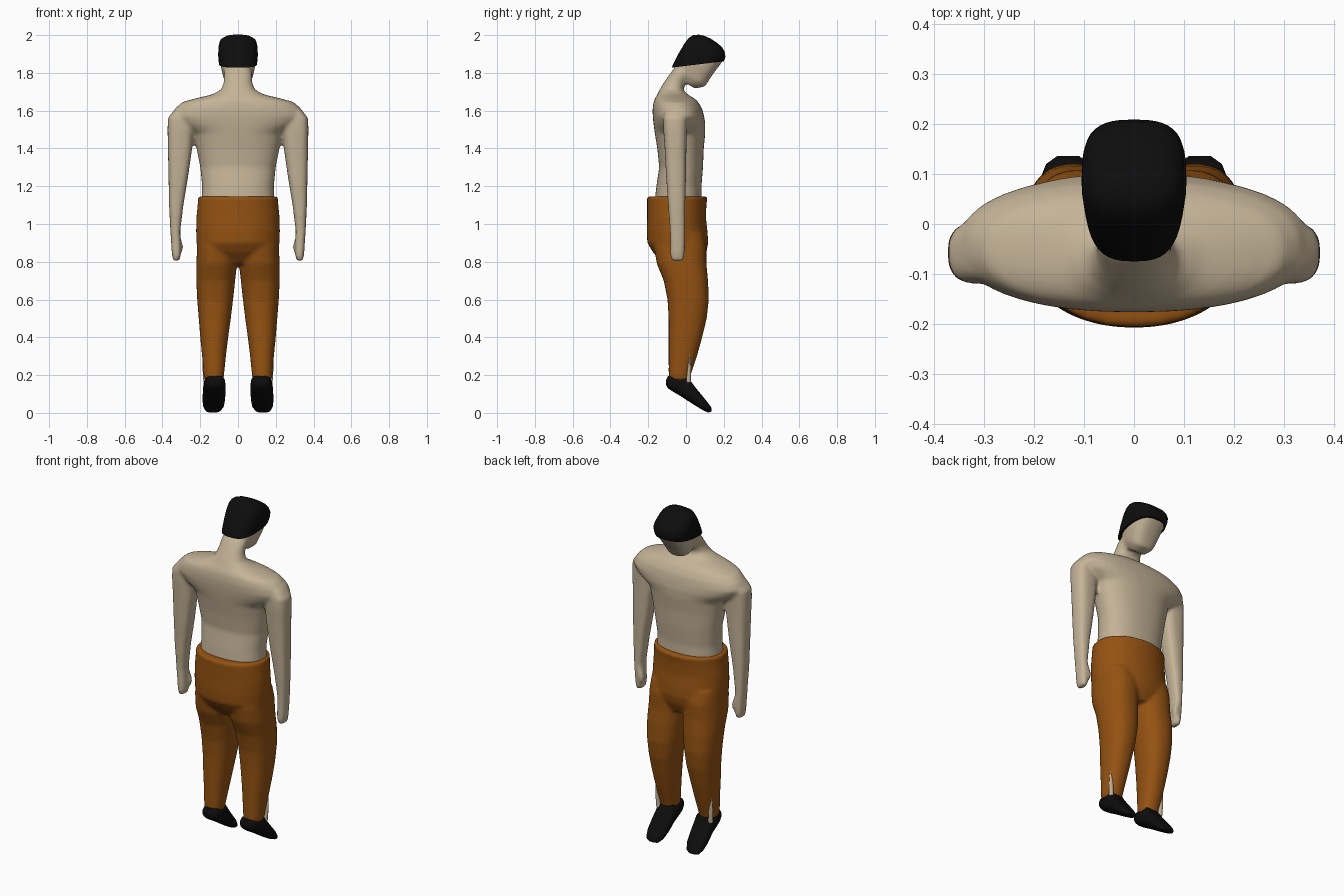
import bpy, bmesh, math
from mathutils import Matrix, Vector


def material(name, rgb):
    m = bpy.data.materials.new(name)
    m.diffuse_color = (*rgb, 1)
    return m


SKIN = material("skin", (0.55, 0.45, 0.31))
CLOTH = material("brown_cloth", (0.30, 0.085, 0.006))
BLACK = material("black", (0.004, 0.004, 0.004))


def loft(bm, rings, mat=Matrix(), power=2.3, side=1, segs=40):
    """Rings are (height, centre x, half width, y min, y max)."""
    loops = []
    for h, cx, rx, y0, y1 in rings:
        loop = []
        for i in range(segs):
            a = 2 * math.pi * i / segs
            c, s = math.cos(a), math.sin(a)
            px = math.copysign(abs(c) ** (2 / power), c) * rx
            py = math.copysign(abs(s) ** (2 / power), s) * (y1 - y0) / 2
            loop.append(bm.verts.new(mat @ Vector((side * (cx + px), (y0 + y1) / 2 + py, h))))
        loops.append(loop)
    faces = [bm.faces.new(loops[0]), bm.faces.new(loops[-1])]
    for a, b in zip(loops, loops[1:]):
        for i in range(segs):
            j = (i + 1) % segs
            faces.append(bm.faces.new((a[i], a[j], b[j], b[i])))
    bmesh.ops.recalc_face_normals(bm, faces=faces)


def finish(name, bm, mat, voxel=0, iterations=8):
    me = bpy.data.meshes.new(name)
    bm.to_mesh(me)
    bm.free()
    me.materials.append(mat)
    ob = bpy.data.objects.new(name, me)
    bpy.context.collection.objects.link(ob)
    if voxel:
        r = ob.modifiers.new("fuse", 'REMESH')
        r.mode = 'VOXEL'
        r.voxel_size = voxel
        r.use_smooth_shade = True
        s = ob.modifiers.new("soften", 'SMOOTH')
        s.factor = 0.5
        s.iterations = iterations
    else:
        bpy.context.view_layer.objects.active = ob
        ob.select_set(True)
        bpy.ops.object.shade_smooth_by_angle(angle=math.radians(45))
        ob.select_set(False)
    return ob


# bowed head frame
HEAD = Matrix.Translation((0, 0.007, 1.755)) @ Matrix.Rotation(math.radians(-33.4), 4, 'X')

# body: torso, shoulders, neck, head and arms fused together
bm = bmesh.new()
loft(bm, [
    (1.08, 0, .195, -.17, .085), (1.20, 0, .190, -.157, .082), (1.30, 0, .200, -.142, .09),
    (1.40, 0, .220, -.152, .094), (1.48, 0, .238, -.165, .102), (1.53, 0, .320, -.172, .102),
    (1.57, 0, .355, -.176, .096), (1.61, 0, .335, -.177, .086), (1.645, 0, .297, -.172, .065),
    (1.665, 0, .225, -.165, .045), (1.685, 0, .14, -.152, .01), (1.71, 0, .09, -.14, -.015),
    (1.75, 0, .075, -.117, .0), (1.80, 0, .075, -.082, .03), (1.84, 0, .06, -.05, .05)])
loft(bm, [
    (-.01, 0, .05, -.07, .055), (.03, 0, .075, -.085, .093), (.10, 0, .091, -.108, .092),
    (.19, 0, .096, -.112, .097), (.225, 0, .088, -.1, .088), (.245, 0, .05, -.06, .05)],
    HEAD, 2.8)
for side in (1, -1):
    loft(bm, [
        (.805, .327, .016, -.078, -.012), (.84, .326, .024, -.083, -.008),
        (.90, .328, .026, -.083, -.006), (.96, .332, .026, -.085, -.006),
        (1.10, .327, .038, -.095, -.004), (1.25, .316, .052, -.105, 0),
        (1.40, .307, .064, -.113, .002), (1.50, .305, .068, -.12, .004),
        (1.56, .308, .063, -.12, .004), (1.60, .30, .04, -.11, -.005)], power=2.8, side=side)
    # thumb
    loft(bm, [(.855, .302, .010, -.030, -.006), (.88, .303, .014, -.034, -.002),
              (.93, .318, .014, -.04, -.005)], side=side)
finish("body", bm, SKIN, 0.01, 8)

# hair: cap cut along a slanted hairline
bm = bmesh.new()
loft(bm, [
    (-.02, 0, .085, -.10, .09), (.03, 0, .092, -.112, .097), (.10, 0, .100, -.12, .098),
    (.16, 0, .105, -.123, .101), (.195, 0, .104, -.121, .103), (.22, 0, .100, -.110, .097),
    (.24, 0, .086, -.086, .078), (.252, 0, .06, -.055, .055), (.257, 0, .025, -.02, .02)],
    power=2.8)
cut = bmesh.ops.bisect_plane(
    bm, geom=bm.verts[:] + bm.edges[:] + bm.faces[:], plane_co=(0, 0, .108),
    plane_no=(0, -.85, 1), clear_inner=True)
rim = [e for e in cut["geom_cut"] if isinstance(e, bmesh.types.BMEdge)]
bmesh.ops.contextual_create(bm, geom=rim)
bmesh.ops.transform(bm, matrix=HEAD, verts=bm.verts)
finish("hair", bm, BLACK)

# trousers: hips and two legs fused together
bm = bmesh.new()
loft(bm, [
    (.79, 0, .12, -.12, .08), (.85, 0, .212, -.175, .108), (.90, 0, .22, -.205, .118),
    (.96, 0, .222, -.208, .114), (1.03, 0, .221, -.206, .106), (1.10, 0, .214, -.206, .108),
    (1.146, 0, .211, -.207, .114)], power=2.1)
for side in (1, -1):
    loft(bm, [
        (.17, .127, .050, -.088, .018), (.20, .128, .054, -.092, .025),
        (.30, .127, .063, -.092, .058), (.40, .126, .074, -.092, .086),
        (.50, .123, .085, -.092, .110), (.60, .121, .095, -.098, .121),
        (.70, .118, .103, -.118, .117), (.79, .113, .108, -.155, .108),
        (.88, .110, .106, -.17, .108), (.95, .110, .100, -.15, .09)], side=side)
finish("trousers", bm, CLOTH, 0.01, 6)

# shoes, lofted from heel to toe, and ankle slits
SWAP = Matrix(((1, 0, 0, 0), (0, 0, 1, 0), (0, 1, 0, 0), (0, 0, 0, 1)))
for side, tag in ((1, "right"), (-1, "left")):
    bm = bmesh.new()
    loft(bm, [
        (-.106, .123, .025, .148, .175), (-.095, .123, .044, .130, .195),
        (-.07, .123, .055, .113, .202), (-.03, .124, .058, .090, .192),
        (.005, .125, .059, .067, .200), (.025, .126, .060, .054, .168),
        (.06, .128, .060, .032, .122), (.095, .130, .056, .011, .080),
        (.12, .132, .044, .001, .048), (.136, .132, .022, .008, .026)],
        SWAP, 2.5, side, 28)
    finish(tag + "_shoe", bm, BLACK)
    bm = bmesh.new()
    loft(bm, [(.16, .170, .013, .0, .026), (.24, .175, .013, .009, .026),
              (.33, .178, .006, .018, .022)], power=2, side=side, segs=12)
    finish(tag + "_ankle", bm, SKIN)
